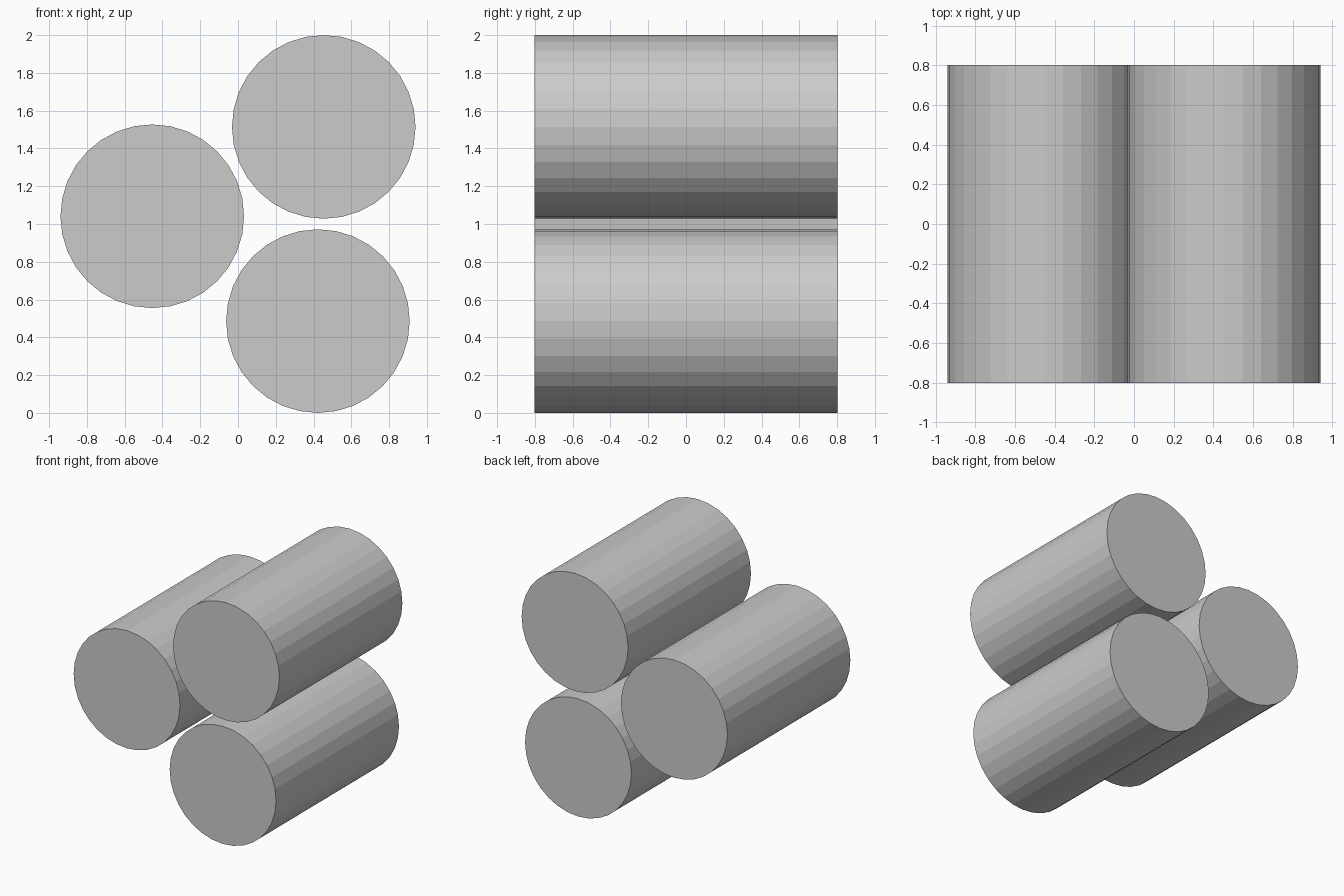
import bpy
from math import pi

if "Cube" in bpy.data.objects:
    bpy.data.objects.remove(bpy.data.objects["Cube"])

RADIUS = 0.486
LENGTH = 1.604


def log(name, x, z):
    # flat-shaded 32-sided cylinder lying along y
    bpy.ops.mesh.primitive_cylinder_add(
        vertices=32, radius=RADIUS, depth=LENGTH,
        location=(x, 0, z), rotation=(pi / 2, 0, 0))
    bpy.context.object.name = name


# three parallel cylinders, nearly touching in a triangle
log("left_cylinder", -0.454, 1.041)
log("upper_right_cylinder", 0.454, 1.514)
log("lower_right_cylinder", 0.423, 0.486)
